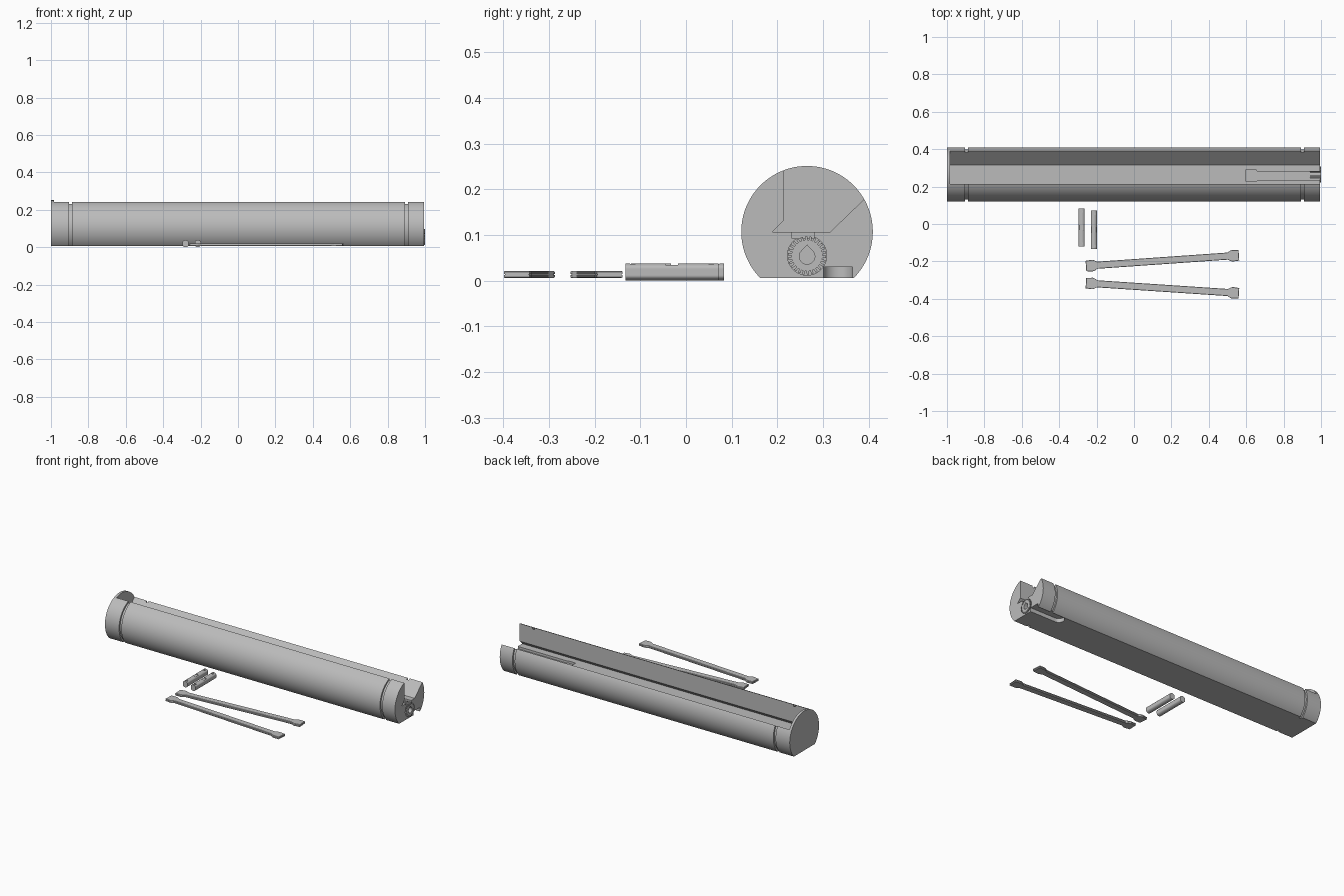
import bpy, bmesh, math
from math import sin, cos, pi
from mathutils import Vector

if "Cube" in bpy.data.objects:
    bpy.data.objects.remove(bpy.data.objects["Cube"])

grey = bpy.data.materials.new("plain grey")
grey.use_nodes = True
grey.diffuse_color = (0.5, 0.5, 0.5, 1)
grey.node_tree.nodes["Principled BSDF"].inputs["Base Color"].default_value = grey.diffuse_color

CY, CZ, R = 0.265, 0.107, 0.144      # centre and radius of the long case
FLAT, END = 0.006, 0.995             # underside height, open end


def loft(name, rings):
    """Closed solid through rings of equal point count."""
    bm = bmesh.new()
    loops = [[bm.verts.new(p) for p in ring] for ring in rings]
    n = len(loops[0])
    for a, b in zip(loops, loops[1:]):
        for i in range(n):
            j = (i + 1) % n
            bm.faces.new((a[i], a[j], b[j], b[i]))
    bm.faces.new(loops[0][::-1])
    bm.faces.new(loops[-1])
    bmesh.ops.recalc_face_normals(bm, faces=bm.faces)
    mesh = bpy.data.meshes.new(name)
    bm.to_mesh(mesh)
    bm.free()
    mesh.materials.append(grey)
    ob = bpy.data.objects.new(name, mesh)
    bpy.context.collection.objects.link(ob)
    return ob


def along_x(name, pts, x0, x1):
    return loft(name, [[(x, y, z) for y, z in pts] for x in (x0, x1)])


def along_z(name, pts, z0, z1):
    return loft(name, [[(x, y, z) for x, y in pts] for z in (z0, z1)])


def box(name, x0, x1, y0, y1, z0, z1):
    return along_z(name, [(x0, y0), (x1, y0), (x1, y1), (x0, y1)], z0, z1)


def circle(cx, cy, r, n=64, start=0.0, sweep=2 * pi):
    return [(cx + r * cos(start + sweep * i / n), cy + r * sin(start + sweep * i / n))
            for i in range(n)]


def activate(ob):
    bpy.ops.object.select_all(action='DESELECT')
    ob.select_set(True)
    bpy.context.view_layer.objects.active = ob


def cut(ob, *cutters):
    for c in cutters:
        c.hide_render = True
        mod = ob.modifiers.new("cut", 'BOOLEAN')
        mod.operation, mod.solver, mod.object = 'DIFFERENCE', 'EXACT', c
        activate(ob)
        bpy.ops.object.modifier_apply(modifier=mod.name)
        bpy.data.objects.remove(c)


def smooth(ob):
    activate(ob)
    bpy.ops.object.shade_smooth_by_angle(angle=math.radians(28))


# Long case: round bar with two shallow ring grooves
stations = [(-1, R)]
for g in (-0.895, 0.9):
    stations += [(g - 0.008, R), (g - 0.008, R - 0.01), (g + 0.008, R - 0.01), (g + 0.008, R)]
stations.append((END, R))
case = loft("case", [[(x, y, z) for y, z in circle(CY, CZ, r, 128)] for x, r in stations])

channel = along_x("channel_cutter", [(0.213, 0.3), (0.213, 0.131), (0.188, 0.106),
                                     (0.315, 0.106), (0.45, 0.236), (0.45, 0.3)], -0.985, 1.1)
pocket = along_z("key_pocket_cutter", [(0.6, 0.227), (0.65, 0.227), (0.66, 0.232), (1.1, 0.232),
                                       (1.1, 0.28), (0.66, 0.28), (0.65, 0.292), (0.6, 0.292)],
                 0.092, 0.12)
slot = along_z("end_slot_cutter", [(1.1, 0.365)] + circle(0.82, 0.333, 0.032, 16, pi / 2, pi)
               + [(0.82, 0.301), (1.1, 0.301)], -0.05, 0.03)
bore = along_x("bore_cutter", circle(CY, 0.055, 0.043), 0.94, 1.1)
cut(case, box("underside_cutter", -1.1, 1.1, 0, 0.6, -0.2, FLAT), channel, pocket, slot, bore)
smooth(case)

# Toothed wheel with a teardrop hole in the open end
teeth = 26
profile = []
for i in range(teeth):
    for part, r in ((0, 0.034), (0.4, 0.034), (0.45, 0.042), (0.95, 0.042)):
        a = 2 * pi * (i + part) / teeth
        profile.append((CY + r * cos(a), 0.055 + r * sin(a)))
wheel = along_x("toothed_wheel", profile, 0.94, 1.0)
drop = circle(CY, 0.053, 0.017, 32, 0.75 * pi, 1.5 * pi) + [(CY + 0.012, 0.065), (CY, 0.078)]
cut(wheel, along_x("drop_cutter", drop, 0.97, 1.1))
smooth(wheel)

# Two loose pins with a middle notch and small end recesses
for name, x, y0, y1 in (("left_pin", -0.215, -0.133, 0.071), ("right_pin", -0.28, -0.12, 0.083)):
    ring = [(x + max(-0.016, min(0.016, px)), z) for px, z in circle(0, 0.019, 0.019, 40)]
    pin = loft(name, [[(px, y, z) for px, z in ring] for y in (y0, y1)])
    m = (y0 + y1) / 2
    cut(pin, box("notch_cutter", x - 0.1, x + 0.1, m - 0.014, m + 0.014, 0.034, 0.1))
    for y in (y0 + 0.016, y1 - 0.016):
        cut(pin, box("recess_cutter", x - 0.008, x + 0.008, y - 0.006, y + 0.006, 0.033, 0.1))
    smooth(pin)

# Two flat arms with flared heads
half = [(0.41, 0.028), (0.375, 0.031), (0.365, 0.028), (0.35, 0.019)]
right_end = [(x, -w) for x, w in half[::-1]] + half
outline = right_end + [(-x, -y) for x, y in right_end]
for name, y, angle in (("rear_arm", -0.196, 4.0), ("front_arm", -0.343, -3.8)):
    rings = []
    for z, s in ((0.006, 0.002), (0.008, 0), (0.012, 0), (0.0125, 0.002),
                 (0.0145, 0.002), (0.015, 0), (0.019, 0), (0.021, 0.002)):
        rings.append([(px - math.copysign(s, px), py - math.copysign(s, py), z) for px, py in outline])
    arm = loft(name, rings)
    arm.location = Vector((0.152, y, 0))
    arm.rotation_euler.z = math.radians(angle)
